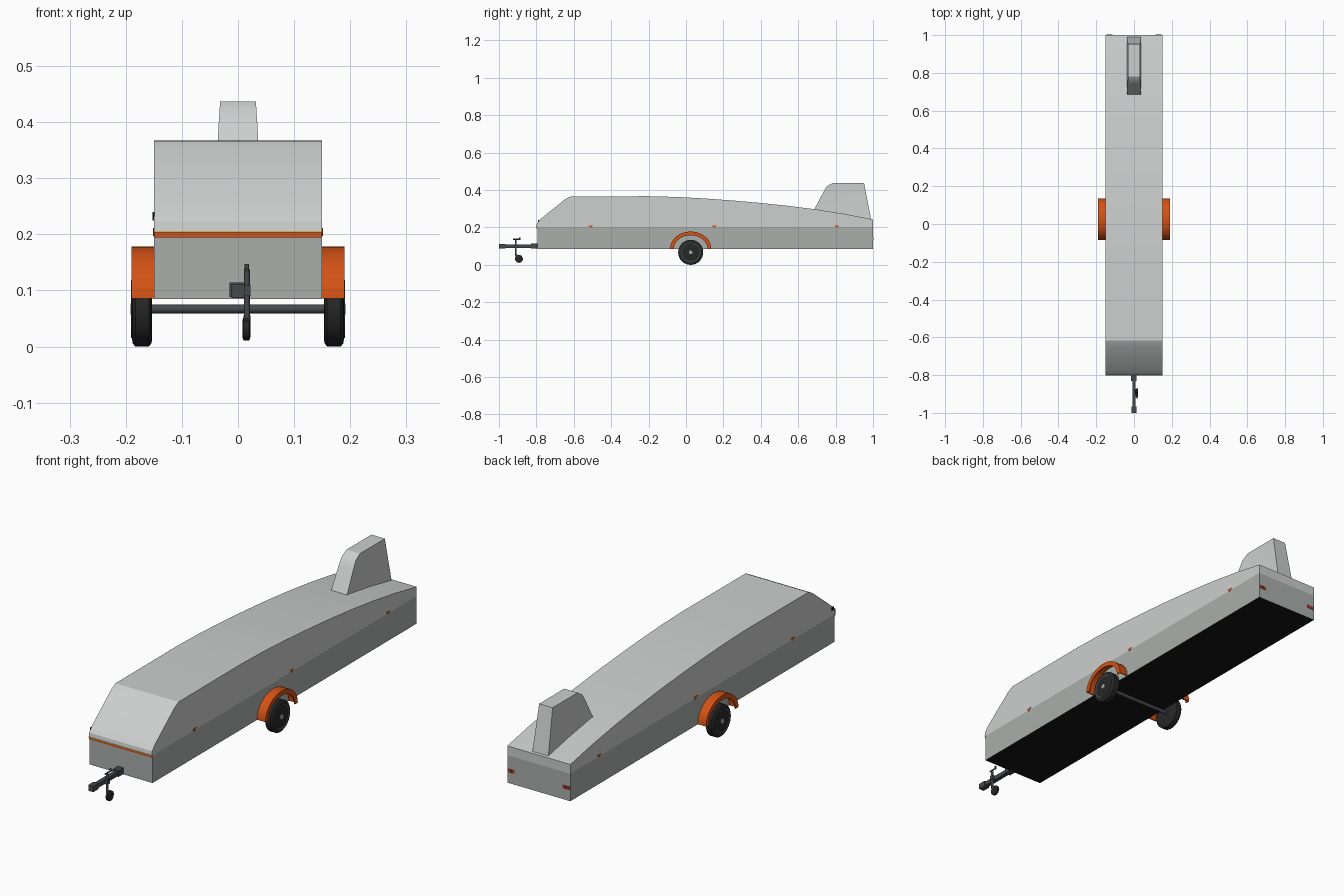
import bpy, bmesh, math
from mathutils import Vector, Matrix

if "Cube" in bpy.data.objects:
    bpy.data.objects.remove(bpy.data.objects["Cube"])


def mat(name, r, g, b):
    m = bpy.data.materials.new(name)
    m.diffuse_color = (r, g, b, 1)
    m.use_nodes = True
    m.node_tree.nodes["Principled BSDF"].inputs["Base Color"].default_value = m.diffuse_color
    return m


LID = mat("light_grey", 0.61, 0.62, 0.62)
BASE = mat("body_grey", 0.40, 0.43, 0.41)
BLACK = mat("underside_black", 0.008, 0.008, 0.008)
TYRE = mat("tyre_black", 0.02, 0.02, 0.02)
METAL = mat("dark_metal", 0.06, 0.067, 0.075)
HUB = mat("hub_grey", 0.4, 0.42, 0.44)
ORANGE = mat("orange", 0.65, 0.085, 0.008)
RED = mat("lamp_red", 0.45, 0.04, 0.015)
YELLOW = mat("seal_yellow", 0.6, 0.5, 0.15)


def finish(bm, name, *mats, smooth=0):
    bmesh.ops.recalc_face_normals(bm, faces=bm.faces)
    me = bpy.data.meshes.new(name)
    bm.to_mesh(me)
    bm.free()
    for m in mats:
        me.materials.append(m)
    ob = bpy.data.objects.new(name, me)
    bpy.context.collection.objects.link(ob)
    if smooth:
        bpy.context.view_layer.objects.active = ob
        bpy.ops.object.select_all(action='DESELECT')
        ob.select_set(True)
        bpy.ops.object.shade_smooth_by_angle(angle=math.radians(smooth))
    return ob


def box(name, lo, hi, m):
    bm = bmesh.new()
    bmesh.ops.create_cube(bm, size=1)
    for v in bm.verts:
        v.co = Vector([(lo[i] + hi[i]) / 2 + v.co[i] * (hi[i] - lo[i]) for i in range(3)])
    return finish(bm, name, m)


def loft(bm, rings, closed=False):
    """Skin a list of equal-length closed rings and cap the ends."""
    vs = [[bm.verts.new(p) for p in r] for r in rings]
    n = len(vs[0])
    for a, b in zip(vs, vs[1:]):
        for i in range(n):
            bm.faces.new((a[i], a[(i + 1) % n], b[(i + 1) % n], b[i]))
    bm.faces.new(vs[0])
    bm.faces.new(vs[-1])


def extrude_x(name, profile, x0, x1, m, smooth=0):
    bm = bmesh.new()
    loft(bm, [[(x, y, z) for y, z in profile] for x in (x0, x1)])
    return finish(bm, name, m, smooth=smooth)


def turned_x(name, c, profile, m, seg=32):
    """Turned part about the x axis; profile holds (x offset, radius)."""
    bm = bmesh.new()
    loft(bm, [[(c[0] + dx, c[1] + r * math.cos(2 * math.pi * i / seg),
                c[2] + r * math.sin(2 * math.pi * i / seg)) for i in range(seg)]
              for dx, r in profile])
    return finish(bm, name, m, smooth=35)


def rod(name, a, b, r, m):
    a, b = Vector(a), Vector(b)
    d = b - a
    bm = bmesh.new()
    bmesh.ops.create_cone(bm, cap_ends=True, segments=12, radius1=r, radius2=r, depth=d.length,
                          matrix=Matrix.Translation((a + b) / 2) @ d.to_track_quat('Z', 'Y').to_matrix().to_4x4())
    return finish(bm, name, m, smooth=40)


# Lower body with a black underside
base = box("lower_body", (-0.15, -0.795, 0.085), (0.15, 1.0, 0.203), BASE)
base.data.materials.append(BLACK)
for p in base.data.polygons:
    p.material_index = 1 if p.normal.z < -0.5 else 0

# Long curved lid
lid_profile = [(-0.8, 0.203), (-0.797, 0.222), (-0.78, 0.243), (-0.645, 0.352), (-0.618, 0.366),
               (-0.2, 0.367), (-0.05, 0.363), (0.1, 0.355), (0.25, 0.344), (0.4, 0.331),
               (0.55, 0.315), (0.7, 0.296), (0.85, 0.272), (1.0, 0.243), (1.0, 0.203)]
extrude_x("lid", lid_profile, -0.15, 0.15, LID, smooth=25)
# Coloured seam under the lid lip at the front
box("front_seam_strip", (-0.15, -0.798, 0.194), (0.15, -0.79, 0.203), ORANGE)
box("front_seal", (-0.15, -0.801, 0.203), (0.15, -0.795, 0.206), YELLOW)
box("side_latch", (-0.152, -0.79, 0.225), (-0.149, -0.775, 0.24), BLACK)

# Tail fin with slightly waisted sides
bm = bmesh.new()
fin_outline = [(0.68, 0.285, 0.038), (0.735, 0.39, 0.035), (0.752, 0.418, 0.033), (0.782, 0.437, 0.032),
               (0.952, 0.437, 0.032), (0.99, 0.24, 0.038)]
left, right = [[bm.verts.new((s * w, y, z)) for y, z, w in fin_outline] for s in (-1, 1)]
for s, side in ((-1, left), (1, right)):
    mid = bm.verts.new((s * 0.029, 0.84, 0.34))
    for i in range(6):
        bm.faces.new((side[i], side[(i + 1) % 6], mid))
for i in range(6):
    j = (i + 1) % 6
    bm.faces.new((left[i], left[j], right[j], right[i]))
finish(bm, "tail_fin", LID, smooth=30)

# Wheels, mudguards and side markers on both sides
fender_section = [(0.149, 0), (0.19, 0), (0.19, 0.02), (0.186, 0.02), (0.186, 0.005), (0.149, 0.005)]
for s, tag in ((-1, "left"), (1, "right")):
    c = (s * 0.171, 0.025, 0.067)
    turned_x(tag + "_tyre", c, [(-0.018, 0.05), (-0.017, 0.061), (-0.012, 0.067),
                                (0.012, 0.067), (0.017, 0.061), (0.018, 0.05)], TYRE)
    turned_x(tag + "_rim", c, [(s * 0.01, 0.052), (s * 0.0195, 0.052), (s * 0.0165, 0.042)], METAL)
    turned_x(tag + "_hub", c, [(s * 0.012, 0.012), (s * 0.0205, 0.01)], HUB, 16)
    rings = []
    for k in range(25):
        t = math.pi * k / 24
        rings.append([(s * x, 0.025 + (0.11 - d) * math.cos(t), 0.086 + (0.092 - d) * math.sin(t))
                      for x, d in fender_section])
    bm = bmesh.new()
    loft(bm, rings)
    finish(bm, tag + "_mudguard", ORANGE, smooth=30)
    for i, y in enumerate((-0.51, 0.15, 0.805)):
        extrude_x(f"{tag}_marker_{i}", [(y - 0.014, 0.211), (y + 0.014, 0.211), (y, 0.197)],
                  s * 0.149, s * 0.1515, ORANGE)
    # Rear lamp, split in two
    for i in range(2):
        x = sorted((s * (0.115 + 0.016 * i), s * (0.129 + 0.016 * i)))
        box(f"{tag}_rear_lamp_{i}", (x[0], 0.998, 0.132), (x[1], 1.002, 0.146), RED)
rod("axle", (-0.16, 0.025, 0.067), (0.16, 0.025, 0.067), 0.008, METAL)

# Drawbar and coupling
box("drawbar", (-0.009, -0.975, 0.09), (0.009, -0.79, 0.108), METAL)
box("drawbar_bracket", (-0.015, -0.83, 0.088), (0.013, -0.79, 0.114), METAL)
box("coupling", (-0.012, -1.0, 0.087), (0.012, -0.965, 0.112), METAL)

# Jockey wheel with post, crank handle and fork
rod("jockey_post", (0.016, -0.91, 0.05), (0.016, -0.91, 0.137), 0.005, METAL)
box("jockey_clamp", (0.008, -0.918, 0.09), (0.022, -0.902, 0.11), METAL)
rod("jockey_crank", (0.016, -0.925, 0.137), (0.016, -0.888, 0.137), 0.003, METAL)
rod("jockey_grip", (0.016, -0.888, 0.134), (0.016, -0.888, 0.147), 0.004, METAL)
rod("jockey_fork", (0.016, -0.91, 0.055), (0.016, -0.893, 0.035), 0.006, METAL)
turned_x("jockey_wheel", (0.015, -0.893, 0.032), [(-0.007, 0.015), (-0.005, 0.021),
                                                 (0.005, 0.021), (0.007, 0.015)], TYRE, 20)
